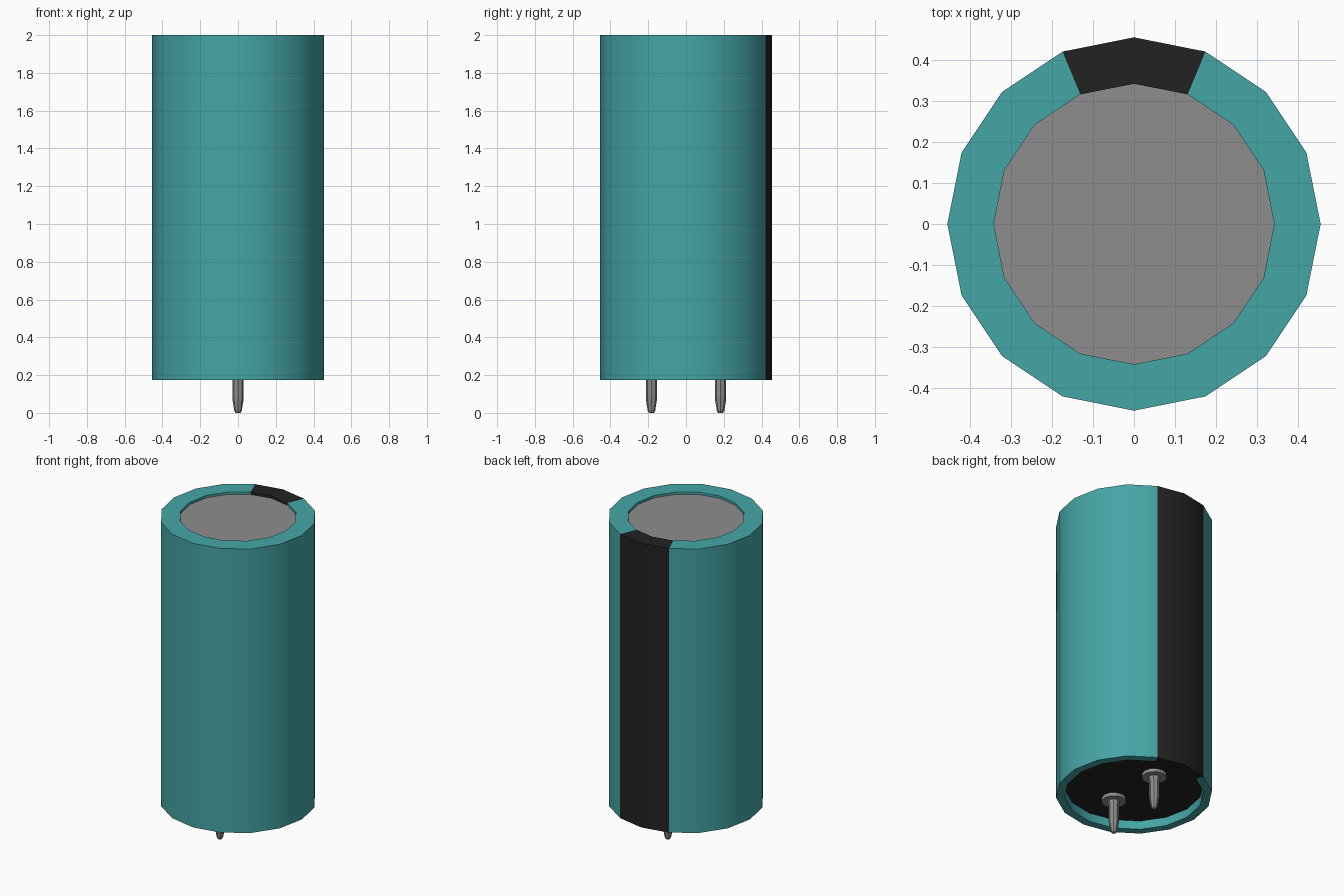
import bpy, bmesh, math

cube = bpy.data.objects.get("Cube")
if cube:
    bpy.data.objects.remove(cube, do_unlink=True)


def material(name, rgb):
    mat = bpy.data.materials.new(name)
    mat.use_nodes = True
    mat.diffuse_color = (*rgb, 1)
    mat.node_tree.nodes["Principled BSDF"].inputs["Base Color"].default_value = (*rgb, 1)
    return mat


TEAL = material("teal sleeve", (0.06, 0.38, 0.38))
BLACK = material("black", (0.016, 0.016, 0.016))
GREY = material("grey metal", (0.27, 0.27, 0.27))


def lathe(name, profile, sides, mats, y=0, ring=False, stripe=(), smooth=True):
    """Spin an (r, z) profile; ring joins its ends, otherwise they are capped."""
    bm = bmesh.new()
    loops = []
    for r, z in profile:
        angles = [math.tau * i / sides for i in range(sides)]
        loops.append([bm.verts.new((r * math.cos(a), r * math.sin(a), z)) for a in angles])
    pairs = list(zip(loops, loops[1:]))
    if ring:
        pairs.append((loops[-1], loops[0]))
    else:
        bm.faces.new(loops[0])
        bm.faces.new(loops[-1])
    for low, high in pairs:
        for i in range(sides):
            j = (i + 1) % sides
            face = bm.faces.new((low[i], low[j], high[j], high[i]))
            face.material_index = 1 if i in stripe else 0
    bmesh.ops.recalc_face_normals(bm, faces=bm.faces[:])
    mesh = bpy.data.meshes.new(name)
    bm.to_mesh(mesh)
    bm.free()
    for mat in mats:
        mesh.materials.append(mat)
    obj = bpy.data.objects.new(name, mesh)
    obj.location.y = y
    bpy.context.collection.objects.link(obj)
    if smooth:
        bpy.ops.object.select_all(action="DESELECT")
        obj.select_set(True)
        bpy.context.view_layer.objects.active = obj
        bpy.ops.object.shade_smooth_by_angle(angle=math.radians(30))
    return obj


SIDES = 16
RADIUS, BOTTOM, TOP = 0.455, 0.175, 2.0
TOP_HOLE, CAN_TOP = 0.342, 1.985
BASE_HOLE, BASE_Z = 0.405, 0.23

# Sleeve wrapped over both ends, with the dark stripe on the back
lathe("sleeve", [(TOP_HOLE, CAN_TOP), (TOP_HOLE, TOP), (RADIUS, TOP),
                 (RADIUS, BOTTOM), (BASE_HOLE, BOTTOM), (BASE_HOLE, BASE_Z)],
      SIDES, [TEAL, BLACK], ring=True, stripe=(3, 4))

# Metal can end and recessed base plug
lathe("can_top", [(TOP_HOLE, CAN_TOP - 0.1), (TOP_HOLE, CAN_TOP)], SIDES, [GREY])
lathe("base_plug", [(BASE_HOLE, BASE_Z), (BASE_HOLE, BASE_Z + 0.05)], SIDES, [BLACK])

# Two tapered pins, each with a round collar
for side, y in (("front", -0.183), ("back", 0.183)):
    lathe(side + "_collar", [(0.072, 0.208), (0.072, BASE_Z)], 12, [GREY], y)
    lathe(side + "_pin", [(0.013, 0), (0.02, 0.012), (0.03, 0.075), (0.03, 0.18), (0.036, 0.21)],
          8, [GREY], y, smooth=False)
